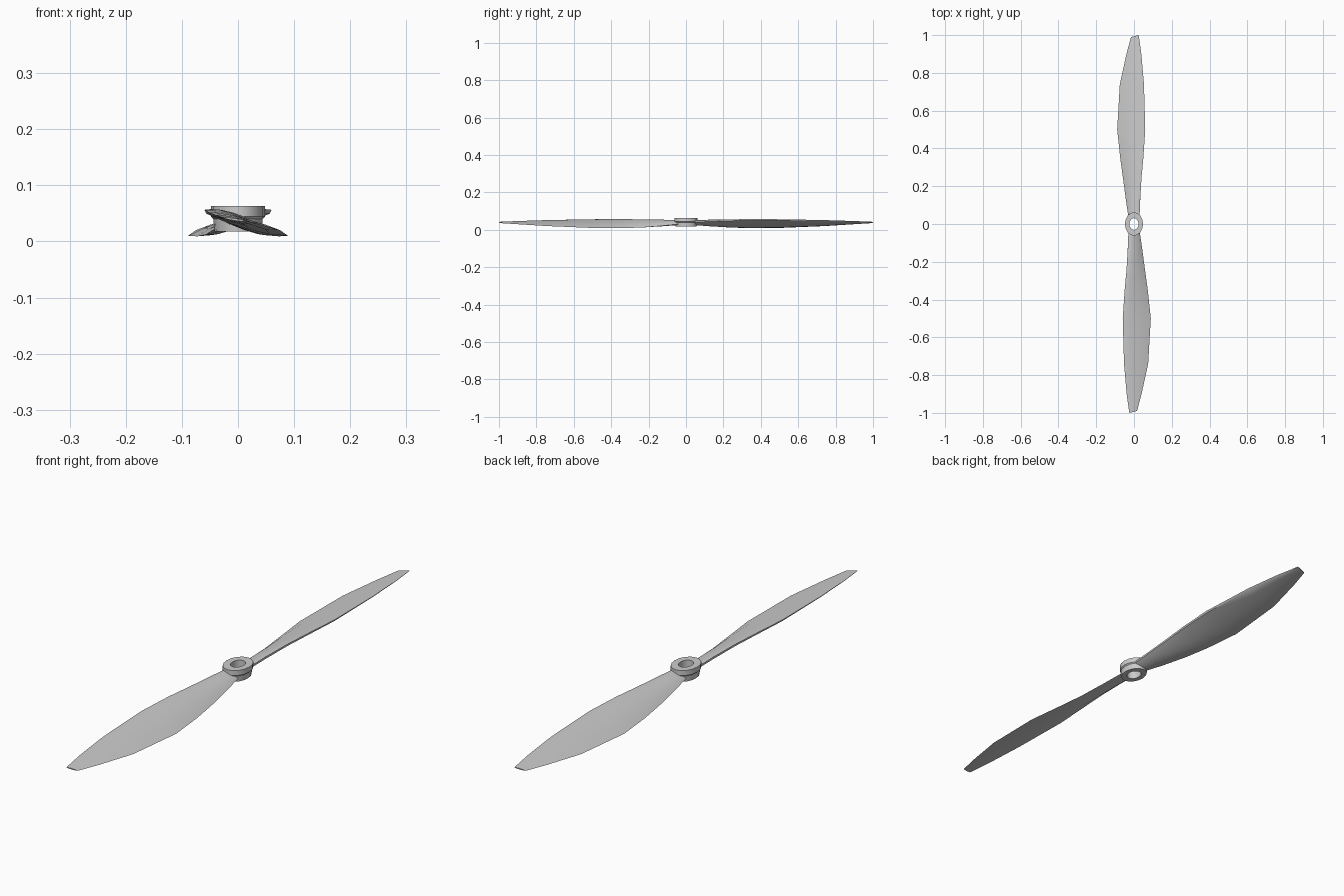
import bpy, bmesh, math
from mathutils import Matrix, Vector

if "Cube" in bpy.data.objects:
    bpy.data.objects.remove(bpy.data.objects["Cube"])

# Blade stations: y, trailing x, trailing z, leading x, leading z, thickness
STATIONS = [
    (0.040, -0.030, 0.031, 0.030, 0.046, 0.022),
    (0.120, -0.042, 0.022, 0.033, 0.050, 0.022),
    (0.240, -0.058, 0.012, 0.040, 0.054, 0.020),
    (0.350, -0.073, 0.009, 0.050, 0.056, 0.019),
    (0.500, -0.089, 0.010, 0.060, 0.055, 0.017),
    (0.740, -0.075, 0.020, 0.053, 0.051, 0.012),
    (0.900, -0.040, 0.030, 0.039, 0.046, 0.008),
    (0.995, -0.016, 0.036, 0.025, 0.042, 0.004),
]
# Aerofoil outline: chord position (0 trailing, 1 leading), offset in thickness
FOIL = [(0, 0), (0.2, 0.28), (0.45, 0.42), (0.7, 0.45), (0.9, 0.32), (1, 0.08),
        (0.97, -0.25), (0.75, -0.5), (0.45, -0.55), (0.2, -0.4)]


def finish(bm, name, angle):
    bmesh.ops.recalc_face_normals(bm, faces=bm.faces)
    mesh = bpy.data.meshes.new(name)
    bm.to_mesh(mesh)
    bm.free()
    ob = bpy.data.objects.new(name, mesh)
    bpy.context.collection.objects.link(ob)
    bpy.ops.object.select_all(action='DESELECT')
    ob.select_set(True)
    bpy.context.view_layer.objects.active = ob
    bpy.ops.object.shade_smooth_by_angle(angle=math.radians(angle))
    return ob


def skin(bm, rings, closed=False):
    n = len(rings[0])
    pairs = list(zip(rings, rings[1:]))
    if closed:
        pairs.append((rings[-1], rings[0]))
    for a, b in pairs:
        for i in range(n):
            j = (i + 1) % n
            bm.faces.new((a[i], a[j], b[j], b[i]))


def make_blade(name, turn):
    bm = bmesh.new()
    rings = []
    for y, xt, zt, xl, zl, thick in STATIONS:
        trail, lead = Vector((xt, y, zt)), Vector((xl, y, zl))
        chord = lead - trail
        up = Vector((-chord.z, 0, chord.x)).normalized()
        # The tip is cut at a slight slant
        slant = Vector((0, 0.01 if y > 0.99 else 0, 0))
        rings.append([bm.verts.new(trail + chord * t + up * h * thick + slant * (t - 0.5))
                      for t, h in FOIL])
    skin(bm, rings)
    bm.faces.new(rings[0])
    bm.faces.new(rings[-1])
    bmesh.ops.transform(bm, matrix=Matrix.Rotation(turn, 4, 'Z'), verts=bm.verts)
    return finish(bm, name, 40)


# Two twisted blades, half a turn apart
make_blade("rear_blade", 0)
make_blade("front_blade", math.pi)

# Oval hub with a through hole: (x radius, y radius, z)
bm = bmesh.new()
profile = [(0.024, 0.031, 0.018), (0.042, 0.056, 0.018), (0.044, 0.058, 0.040),
           (0.048, 0.062, 0.044), (0.048, 0.062, 0.063), (0.024, 0.031, 0.063)]
SIDES = 16
hub = [[bm.verts.new((rx * math.cos(math.tau * i / SIDES), ry * math.sin(math.tau * i / SIDES), z))
        for i in range(SIDES)] for rx, ry, z in profile]
skin(bm, hub, closed=True)
finish(bm, "hub", 30)
